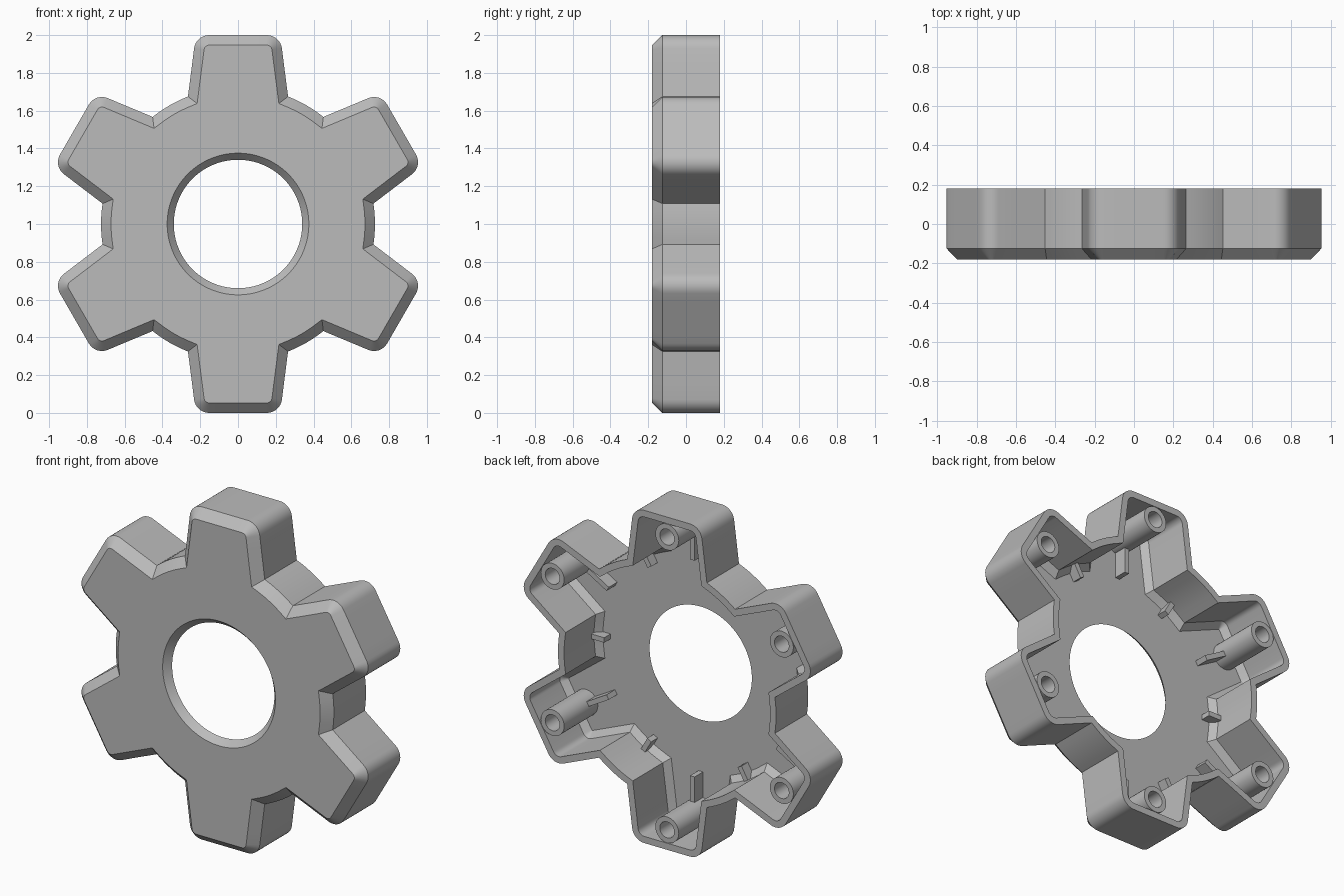
import bpy, bmesh
from math import sin, cos, radians, pi, atan2, hypot
from mathutils import Matrix, Vector

if "Cube" in bpy.data.objects:
    bpy.data.objects.remove(bpy.data.objects["Cube"], do_unlink=True)

TEETH = 6
FRONT, FLOOR, BACK = -0.18, -0.14, 0.18
CENTRE = Vector((0, 0, 1))

grey = bpy.data.materials.new("plain grey")
grey.use_nodes = True
colour = (0.5, 0.5, 0.5, 1)
grey.diffuse_color = colour
grey.node_tree.nodes["Principled BSDF"].inputs["Base Color"].default_value = colour


def finish(name, bm):
    bmesh.ops.recalc_face_normals(bm, faces=bm.faces)
    mesh = bpy.data.meshes.new(name)
    bm.to_mesh(mesh)
    bm.free()
    obj = bpy.data.objects.new(name, mesh)
    bpy.context.collection.objects.link(obj)
    mesh.materials.append(grey)
    bpy.ops.object.select_all(action="DESELECT")
    obj.select_set(True)
    bpy.context.view_layer.objects.active = obj
    bpy.ops.object.shade_smooth_by_angle(angle=radians(28))
    return obj


def polar(radius, angle):
    return Vector((radius * cos(angle), radius * sin(angle)))


def tooth_profile():
    """Tooth pointing up plus the root arc on its left, counter-clockwise."""
    root, tip = Vector((0.265, 0.675)), Vector((0.236, 0.9))
    half = [root.lerp(tip, i / 4) for i in range(4)]
    half += [Vector((0.153, 0.92)) + polar(0.08, radians(7.3 + 82.7 * i / 8)) for i in range(9)]
    half += [Vector((x, 1.0)) for x in (0.1, 0.05)]
    mirrored = [Vector((-p.x, p.y)) for p in reversed(half)]
    start = atan2(root.y, -root.x)
    end = atan2(root.y, root.x) + 2 * pi / TEETH
    arc = [polar(root.length, start + (end - start) * i / 6) for i in range(1, 6)]
    return half + [Vector((0, 1.0))] + mirrored + arc


def gear_outline():
    base = tooth_profile()
    return [Matrix.Rotation(2 * pi * k / TEETH, 2) @ p for k in range(TEETH) for p in base]


def inset(points, amount):
    """Move each point inward along its mitred normal."""
    result = []
    for i, p in enumerate(points):
        a = (p - points[i - 1]).normalized()
        b = (points[(i + 1) % len(points)] - p).normalized()
        na, nb = Vector((-a.y, a.x)), Vector((-b.y, b.x))
        result.append(p + (na + nb) * amount / (1 + na.dot(nb)))
    return result


# Hollow gear shell: closed section swept through inset outlines and the bore
outline = gear_outline()
bore = lambda r: [p.normalized() * r for p in outline]
sections = [
    (bore(0.375), FRONT),
    (inset(outline, 0.053), FRONT),
    (outline, -0.125),
    (outline, BACK),
    (inset(outline, 0.04), BACK),
    (inset(outline, 0.04), -0.105),
    (inset(outline, 0.075), FLOOR),
    (bore(0.34), FLOOR),
]
bm = bmesh.new()
loops = [[bm.verts.new((p.x, y, p.y + 1)) for p in pts] for pts, y in sections]
for k, loop in enumerate(loops):
    after = loops[(k + 1) % len(loops)]
    for i in range(len(loop)):
        j = (i + 1) % len(loop)
        bm.faces.new((loop[i], loop[j], after[j], after[i]))
finish("gear_shell", bm)


def screw_post(name, x, z):
    """Tube with a blind hole, open toward the back."""
    bm = bmesh.new()
    rings = []
    for r, y in ((0.078, FLOOR - 0.01), (0.078, BACK), (0.048, BACK), (0.048, 0.03)):
        rings.append([bm.verts.new((x + r * cos(t), y, z + r * sin(t)))
                      for t in (2 * pi * i / 32 for i in range(32))])
    for lower, upper in zip(rings, rings[1:]):
        for i in range(32):
            j = (i + 1) % 32
            bm.faces.new((lower[i], lower[j], upper[j], upper[i]))
    bm.faces.new(rings[0])
    bm.faces.new(rings[-1])
    finish(name, bm)


def fin(name, angle, inner, outer, height):
    """Thin radial blade standing on the inner floor."""
    bm = bmesh.new()
    place = (Matrix.Translation(CENTRE) @ Matrix.Rotation(-angle, 4, "Y")
             @ Matrix.Translation(((inner + outer) / 2, FLOOR + height / 2 - 0.005, 0))
             @ Matrix.Diagonal((outer - inner, height + 0.01, 0.03, 1)))
    bmesh.ops.create_cube(bm, size=1, matrix=place)
    finish(name, bm)


# Posts and fins inside every tooth, small fins at every gap
for k in range(TEETH):
    angle = pi / 2 + 2 * pi * k / TEETH
    spot = polar(0.88, angle)
    screw_post(f"screw_post_{k + 1}", spot.x, spot.y + 1)
    fin(f"tooth_fin_{k + 1}", angle, 0.65, 0.82, 0.08)
    fin(f"gap_fin_{k + 1}", angle + pi / TEETH, 0.6, 0.69, 0.06)
